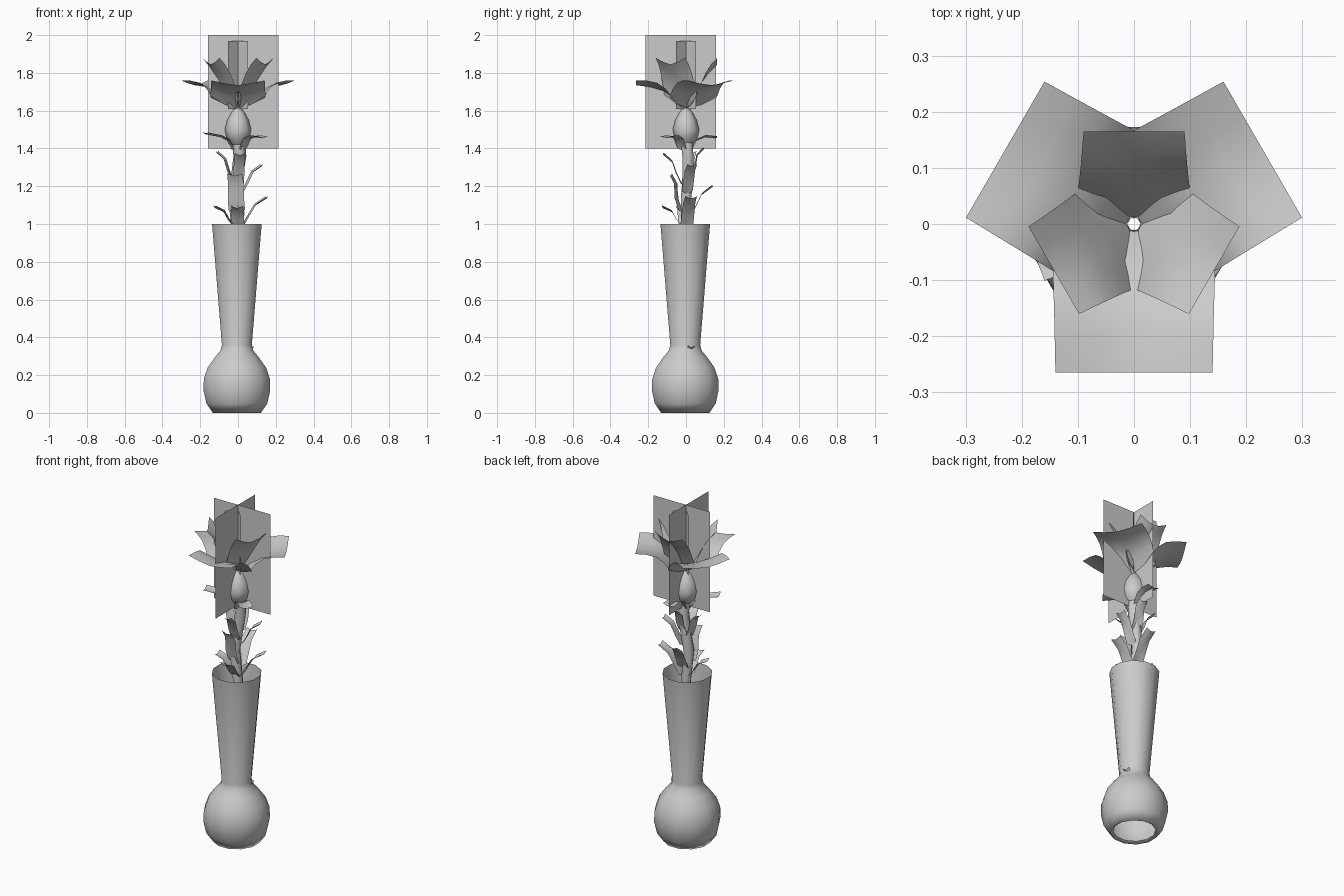
import bpy, bmesh
from math import sin, cos, pi, radians

if "Cube" in bpy.data.objects:
    bpy.data.objects.remove(bpy.data.objects["Cube"])


def make(name, verts, faces, smooth=True):
    me = bpy.data.meshes.new(name)
    me.from_pydata(verts, [], faces)
    bm = bmesh.new()
    bm.from_mesh(me)
    bmesh.ops.remove_doubles(bm, verts=bm.verts, dist=1e-5)
    bm.to_mesh(me)
    bm.free()
    if smooth:
        me.polygons.foreach_set("use_smooth", [True] * len(me.polygons))
    ob = bpy.data.objects.new(name, me)
    bpy.context.collection.objects.link(ob)
    return ob


def lathe(name, rings, sides, phase=0.0):
    """Open tube through rings of (centre x, centre y, z, radius)."""
    verts = [(x + r * cos(2 * pi * i / sides + phase),
              y + r * sin(2 * pi * i / sides + phase), z)
             for x, y, z, r in rings for i in range(sides)]
    faces = [(k * sides + i, k * sides + (i + 1) % sides,
              (k + 1) * sides + (i + 1) % sides, (k + 1) * sides + i)
             for k in range(len(rings) - 1) for i in range(sides)]
    return make(name, verts, faces)


def blade(name, angle, path, width, lift, centre=(0, 0)):
    """Cupped strip along (radius, z) path; edges raised by lift (base, tip)."""
    a, cols, n = radians(angle), 4, len(path)
    verts, faces = [], []
    for k, (r, z) in enumerate(path):
        t = k / (n - 1)
        w = width[0] + (width[1] - width[0]) * t
        for c in range(cols + 1):
            u = 2 * c / cols - 1
            up = (lift[0] + (lift[1] - lift[0]) * t) * abs(u) ** 1.4
            rr = r + 0.045 * abs(u) * (1 - t) * width[0] / 0.1 * 0.5
            s = u * w / 2
            verts.append((centre[0] + rr * cos(a) - s * sin(a),
                          centre[1] + rr * sin(a) + s * cos(a), z + up))
    m = cols + 1
    for k in range(n - 1):
        for c in range(cols):
            i = k * m + c
            faces.append((i, i + 1, i + m + 1, i + m))
    return make(name, verts, faces)


def card(name, p, q, z0, z1):
    """Single upright rectangular sheet between two plan points."""
    return make(name, [(*p, z0), (*q, z0), (*q, z1), (*p, z1)], [(0, 1, 2, 3)], False)


# Vase: round bulb, narrow neck, flaring tube, open at both ends
profile = [(0.115, 0.012), (0.132, 0.0), (0.167, 0.05), (0.183, 0.12), (0.181, 0.18),
           (0.16, 0.24), (0.12, 0.295), (0.09, 0.33), (0.082, 0.36), (0.136, 1.0)]
lathe("vase", [(-0.006, -0.004, z, r) for r, z in profile], 12, pi / 12)

# Gently wavering stem
lathe("stem", [(0, 0, 0.12, 0.012), (0, 0, 0.4, 0.028), (0, 0, 0.95, 0.03),
               (-0.02, 0.0, 1.13, 0.032), (-0.005, 0.01, 1.25, 0.032),
               (0.01, 0.01, 1.36, 0.034), (0.0, 0, 1.47, 0.036)], 6)

# Leaves: (base z, angle, reach, tip z, width)
leaves = [(0.98, 10, 0.155, 1.15, 0.07), (0.98, 190, 0.125, 1.10, 0.07),
          (0.98, 268, 0.125, 1.10, 0.07), (1.03, 92, 0.14, 1.21, 0.07),
          (1.16, 15, 0.13, 1.32, 0.06), (1.21, 165, 0.115, 1.39, 0.06),
          (1.06, 258, 0.085, 1.27, 0.09), (1.24, 82, 0.095, 1.41, 0.06),
          (1.2, 275, 0.12, 1.38, 0.06)]
for i in range(4):
    leaves += [(0.2 + 0.18 * i, 90 * i + 180 * j + 20, 0.085, 0.36 + 0.18 * i, 0.04)
               for j in range(2)]
for i, (z, ang, reach, top, w) in enumerate(leaves):
    h = top - z
    path = [(0.012, z), (0.03 + reach * 0.1, z + h * 0.3), (reach * 0.58, z + h * 0.68),
            (reach, top - 0.015)]
    blade(f"leaf_{i}", ang, path, (w, w * 0.9), (0.015, 0.012))

# Three sepals spreading under the bud
for i, (ang, reach, z) in enumerate([(90, 0.165, 1.455), (201, 0.185, 1.475), (321, 0.17, 1.455)]):
    blade(f"sepal_{i}", ang, [(0.02, 1.39), (0.05, 1.44), (0.1, 1.46), (reach, z)],
          (0.06, 0.075), (0.01, 0.01))

# Egg-shaped bud below the petals
lathe("bud", [(0, 0, 1.42, 0.03), (0, 0, 1.455, 0.06), (0, 0, 1.5, 0.07),
              (0, 0, 1.55, 0.057), (0, 0, 1.59, 0.035), (0, 0, 1.615, 0.012)], 8)

# Outer and inner rings of three petals
for i in range(3):
    blade(f"outer_petal_{i}", 270 + 120 * i,
          [(0.01, 1.61), (0.06, 1.665), (0.12, 1.705), (0.19, 1.725), (0.265, 1.735)],
          (0.29, 0.28), (0.06, 0.025))
    blade(f"inner_petal_{i}", 90 + 120 * i,
          [(0.01, 1.61), (0.045, 1.68), (0.08, 1.745), (0.12, 1.80), (0.165, 1.845)],
          (0.2, 0.18), (0.07, 0.035))

# Crossed stamen sheets in the flower's centre
d = 0.052
card("stamen_sheet_a", (-d, -d), (d, d), 1.61, 1.97)
card("stamen_sheet_b", (-d, d), (d, -d), 1.61, 1.97)

# Large crossed sheets around the bloom
card("bloom_sheet_x", (-0.16, 0), (0.215, 0), 1.4, 2.0)
card("bloom_sheet_y", (0, -0.215), (0, 0.16), 1.4, 2.0)
